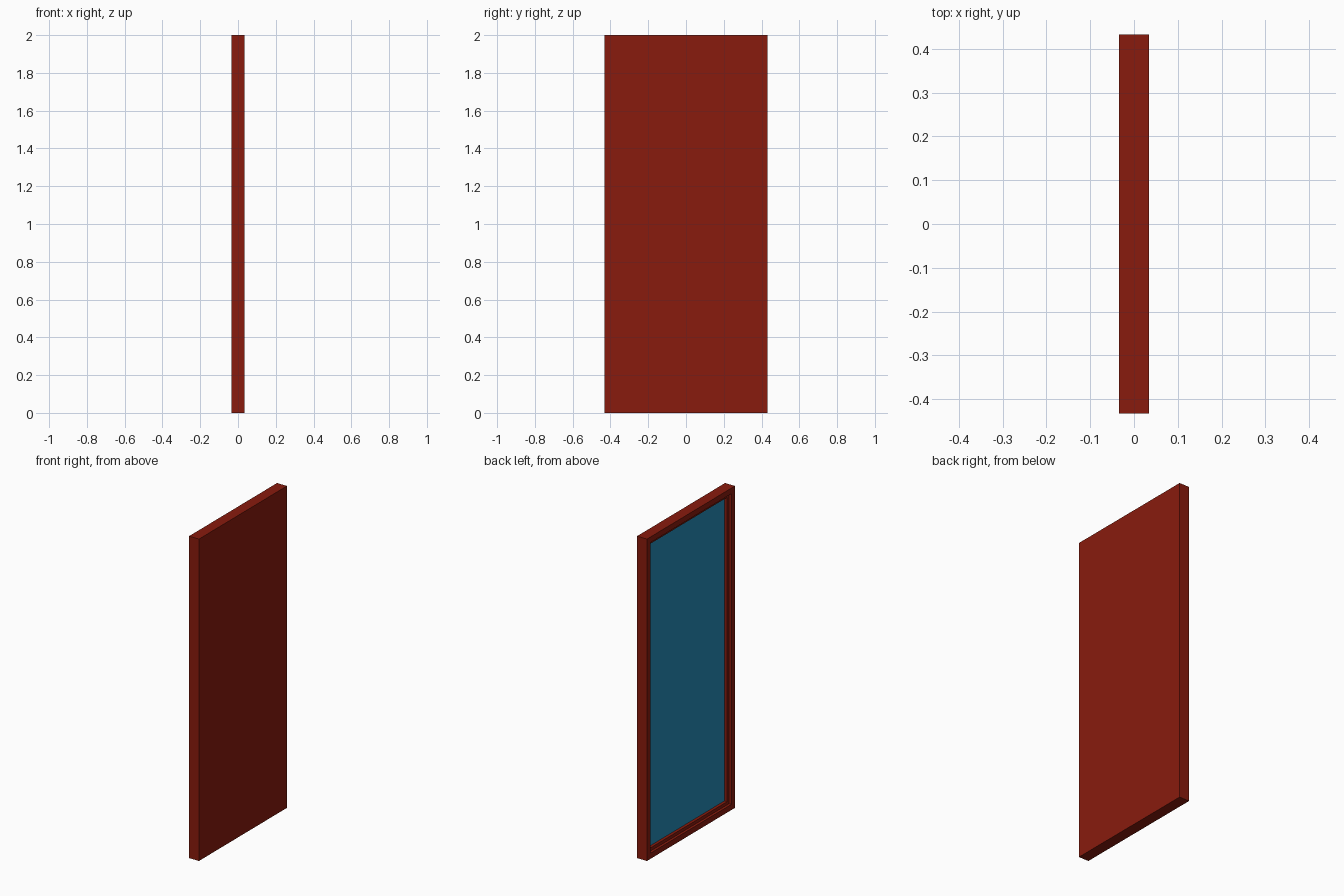
import bpy, bmesh

if "Cube" in bpy.data.objects:
    bpy.data.objects.remove(bpy.data.objects["Cube"])

HALF_X, HALF_Y, HEIGHT = 0.034, 0.432, 2.0


def material(name, rgb):
    mat = bpy.data.materials.new(name)
    mat.diffuse_color = (*rgb, 1)
    mat.use_nodes = True
    mat.node_tree.nodes["Principled BSDF"].inputs["Base Color"].default_value = mat.diffuse_color
    return mat


def stepped_panel(name, profile, mat):
    """Sweep a (inset, x) profile around the rectangle and cap both ends."""
    bm = bmesh.new()
    rings = []
    for inset, x in profile:
        y, lo, hi = HALF_Y - inset, inset, HEIGHT - inset
        rings.append([bm.verts.new((x, sy, z)) for sy, z in
                      ((-y, lo), (y, lo), (y, hi), (-y, hi))])
    for a, b in zip(rings, rings[1:]):
        for i in range(4):
            j = (i + 1) % 4
            bm.faces.new((a[i], a[j], b[j], b[i]))
    bm.faces.new(rings[0])
    bm.faces.new(rings[-1])
    bmesh.ops.recalc_face_normals(bm, faces=bm.faces)
    mesh = bpy.data.meshes.new(name)
    bm.to_mesh(mesh)
    bm.free()
    mesh.materials.append(mat)
    obj = bpy.data.objects.new(name, mesh)
    bpy.context.collection.objects.link(obj)
    return obj


# Wooden frame: flat back, outer rim, inner ledge, recessed bed
stepped_panel("mirror_frame", [
    (0, HALF_X), (0, -HALF_X),
    (0.035, -HALF_X), (0.035, -0.018),
    (0.055, -0.018), (0.055, 0.003),
], material("red_wood", (0.25, 0.011, 0.004)))

# Glass pane lying in the recess
stepped_panel("mirror_glass", [(0.055, 0.003), (0.055, 0.0)],
              material("blue_glass", (0.018, 0.26, 0.48)))
